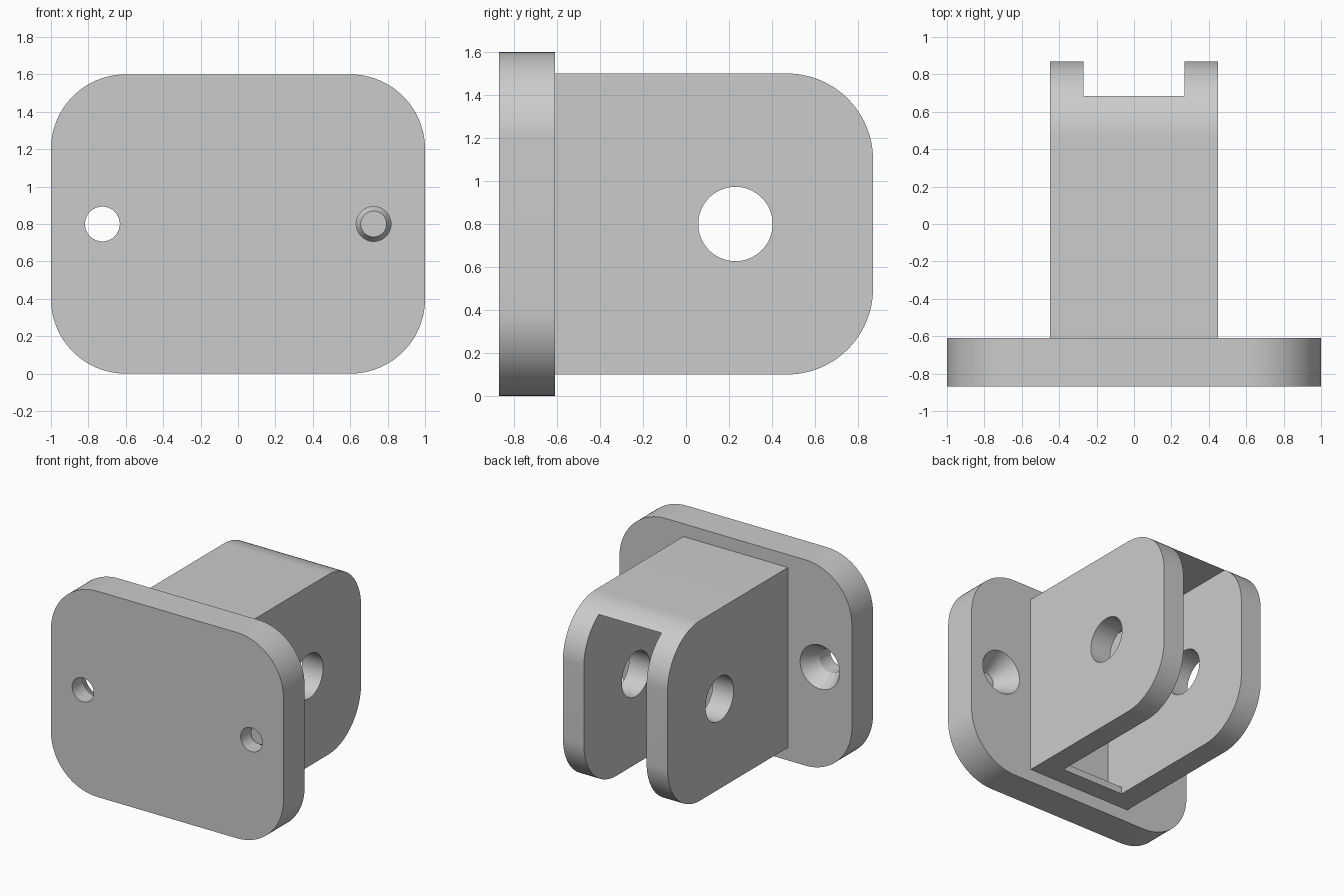
import bpy
import bmesh
from math import sin, cos, pi, radians
from mathutils import Matrix, Vector

if "Cube" in bpy.data.objects:
    bpy.data.objects.remove(bpy.data.objects["Cube"], do_unlink=True)

grey = bpy.data.materials.new("plain grey")
grey.use_nodes = True
grey.diffuse_color = (0.6, 0.6, 0.6, 1)
grey.node_tree.nodes["Principled BSDF"].inputs["Base Color"].default_value = (0.6, 0.6, 0.6, 1)


def finish(bm, name):
    bmesh.ops.recalc_face_normals(bm, faces=bm.faces)
    mesh = bpy.data.meshes.new(name)
    bm.to_mesh(mesh)
    bm.free()
    mesh.materials.append(grey)
    obj = bpy.data.objects.new(name, mesh)
    bpy.context.collection.objects.link(obj)
    return obj


def arc(u, v, r, start, steps=24):
    """Quarter circle, counter-clockwise from the start angle."""
    angles = [start + pi / 2 * i / steps for i in range(steps + 1)]
    return [(u + r * cos(a), v + r * sin(a)) for a in angles]


def extrude(name, points, offset):
    bm = bmesh.new()
    face = bm.faces.new([bm.verts.new(p) for p in points])
    new = bmesh.ops.extrude_face_region(bm, geom=[face])["geom"]
    bmesh.ops.translate(bm, vec=offset, verts=[g for g in new if isinstance(g, bmesh.types.BMVert)])
    return finish(bm, name)


def box(name, low, high):
    low, high = Vector(low), Vector(high)
    bm = bmesh.new()
    bmesh.ops.create_cube(bm, size=1, matrix=Matrix.Translation((low + high) / 2)
                          @ Matrix.Diagonal((high - low).to_4d()))
    return finish(bm, name)


def cone(name, centre, axis, r1, r2, depth):
    turn = Vector(axis).to_track_quat("Z", "Y").to_matrix().to_4x4()
    bm = bmesh.new()
    bmesh.ops.create_cone(bm, cap_ends=True, segments=64, radius1=r1, radius2=r2,
                          depth=depth, matrix=Matrix.Translation(centre) @ turn)
    return finish(bm, name)


def cut(obj, cutters):
    bpy.context.view_layer.objects.active = obj
    for cutter in cutters:
        cutter.hide_render = True
        mod = obj.modifiers.new("cut", "BOOLEAN")
        mod.operation, mod.solver, mod.object = "DIFFERENCE", "EXACT", cutter
        bpy.ops.object.modifier_apply(modifier=mod.name)
        bpy.data.objects.remove(cutter, do_unlink=True)


def smooth(obj):
    bpy.ops.object.select_all(action="DESELECT")
    obj.select_set(True)
    bpy.context.view_layer.objects.active = obj
    bpy.ops.object.shade_smooth_by_angle(angle=radians(30))


front, back, rear = -0.87, -0.61, 0.87
radius = 0.4

# Mounting plate with rounded corners
outline = (arc(0.6, 1.2, radius, 0) + arc(-0.6, 1.2, radius, pi / 2)
           + arc(-0.6, 0.4, radius, pi) + arc(0.6, 0.4, radius, 1.5 * pi))
plate = extrude("mounting_plate", [(x, front, z) for x, z in outline], (0, back - front, 0))

# Countersunk screw holes
for x in (-0.725, 0.725):
    cut(plate, [cone("screw_hole", (x, -0.74, 0.8), (0, 1, 0), 0.093, 0.093, 0.6),
                cone("countersink", (x, -0.67, 0.8), (0, 1, 0), 0.069, 0.2, 0.22)])
smooth(plate)

# Clevis block, rounded at the rear and sunk slightly into the plate
root = back - 0.08
side = ([(root, 0.1)] + arc(rear - radius, 0.5, radius, 1.5 * pi)
        + arc(rear - radius, 1.1, radius, 0) + [(root, 1.5)])
clevis = extrude("clevis_bracket", [(-0.45, y, z) for y, z in side], (0.9, 0, 0))

# Slot between the cheeks, leaving a thin roof and a low lip by the plate
cut(clevis, [box("slot", (-0.27, -1, 0.155), (0.27, 1.2, 1.437)),
             box("floor_opening", (-0.27, -0.46, -0.1), (0.27, 1.2, 0.4)),
             cone("pin_hole", (0, 0.23, 0.8), (1, 0, 0), 0.173, 0.173, 1.4)])
smooth(clevis)
